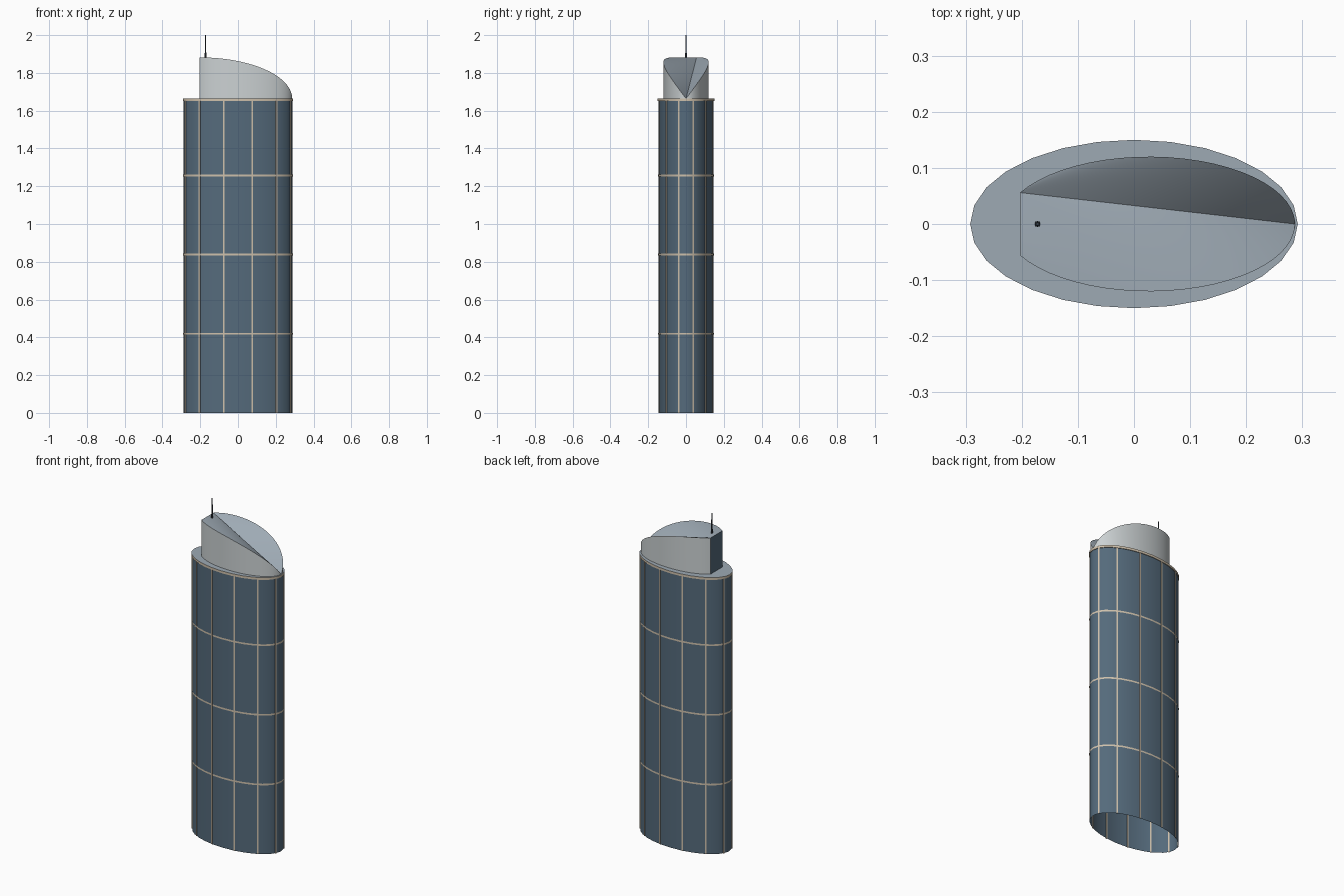
import bpy, bmesh
from math import sin, cos, pi, sqrt, acos, atan2, radians

cube = bpy.data.objects.get("Cube")
if cube:
    bpy.data.objects.remove(cube, do_unlink=True)


def material(name, rgb):
    m = bpy.data.materials.new(name)
    m.use_nodes = True
    m.diffuse_color = (*rgb, 1)
    m.node_tree.nodes["Principled BSDF"].inputs["Base Color"].default_value = (*rgb, 1)
    return m


glass = material("blue grey glass", (0.09, 0.145, 0.20))
wall = material("pale grey wall", (0.60, 0.64, 0.65))
roof = material("grey roof", (0.34, 0.40, 0.455))
trim = material("beige trim", (0.62, 0.53, 0.41))
metal = material("dark metal", (0.04, 0.05, 0.065))

RX, RY = 0.288, 0.146
BODY_TOP, ROOF_Z, CROWN_H = 1.65, 1.664, 0.218
SIDES = 28


def finish(name, bm, mats, smooth=True):
    bmesh.ops.recalc_face_normals(bm, faces=bm.faces)
    me = bpy.data.meshes.new(name)
    bm.to_mesh(me)
    bm.free()
    ob = bpy.data.objects.new(name, me)
    bpy.context.collection.objects.link(ob)
    for m in mats:
        me.materials.append(m)
    if smooth:
        bpy.ops.object.select_all(action='DESELECT')
        ob.select_set(True)
        bpy.context.view_layer.objects.active = ob
        bpy.ops.object.shade_smooth_by_angle(angle=radians(30))
    return ob


def oval(name, grow, z0, z1, mats, caps=True):
    """Elliptical drum; upward faces take the last material."""
    bm = bmesh.new()
    bmesh.ops.create_cone(bm, cap_ends=caps, segments=SIDES, radius1=1, radius2=1, depth=z1 - z0)
    for v in bm.verts:
        a = atan2(v.co.y, v.co.x)
        v.co = ((RX + grow) * cos(a), (RY + grow) * sin(a), v.co.z + (z0 + z1) / 2)
    bm.normal_update()
    for f in bm.faces:
        f.material_index = len(mats) - 1 if f.normal.z > 0.5 else 0
    return finish(name, bm, mats)


# Tower shaft, open underneath, and roof slab with beige edge
oval("tower_shaft", 0, 0, BODY_TOP, [glass], caps=False)
oval("roof_slab", 0.004, BODY_TOP, ROOF_Z, [trim, roof])

# Horizontal floor bands
for i in range(1, 4):
    z = 0.419 * i
    oval(f"floor_band_{i}", 0.002, z - 0.005, z + 0.005, [trim], caps=False)

# Vertical mullions around the shaft
for i in range(12):
    a = radians(15 + 30 * i)
    bpy.ops.mesh.primitive_cube_add(size=1, location=(RX * cos(a), RY * sin(a), BODY_TOP / 2))
    ob = bpy.context.object
    ob.name = f"mullion_{i + 1}"
    ob.scale = (0.005, 0.008, BODY_TOP)
    ob.rotation_euler.z = atan2(sin(a) / RY, cos(a) / RX)
    ob.data.materials.append(trim)

# Crown: cut-off oval plan, rims falling along a quarter ellipse to the tip
CX, A, B, CUT = 0.027, 0.260, 0.12, -0.203
TIP = CX + A
end = acos((CUT - CX) / A)
N = 24
bm = bmesh.new()
low, high = [], []
for i in range(2 * N + 1):
    t = -end + end * i / N
    x, y = CX + A * cos(t), B * sin(t)
    drop = sqrt(max(0, 1 - ((x - CUT) / (TIP - CUT)) ** 2))
    low.append(bm.verts.new((x, y, ROOF_Z - 0.003)))
    high.append(bm.verts.new((x, y, ROOF_Z + CROWN_H * drop)))
for i in range(2 * N):
    bm.faces.new((low[i], low[i + 1], high[i + 1], high[i]))
# Flat glazed end
bm.faces.new((low[-1], low[0], high[0], high[-1])).material_index = 1
# Folded top fanning out from the back corner
for i in range(2 * N - 1):
    bm.faces.new((high[-1], high[i], high[i + 1])).material_index = 2
bm.faces.new(low[::-1])
finish("crown", bm, [wall, glass, roof])

# Antenna: short base and slim mast
for name, r0, r1, z0, z1 in (("antenna_base", 0.006, 0.005, 1.85, 1.905),
                             ("antenna_mast", 0.004, 0.003, 1.90, 2.0)):
    bm = bmesh.new()
    bmesh.ops.create_cone(bm, cap_ends=True, segments=8, radius1=r0, radius2=r1, depth=z1 - z0)
    bmesh.ops.translate(bm, verts=bm.verts, vec=(-0.172, 0, (z0 + z1) / 2))
    finish(name, bm, [metal])
